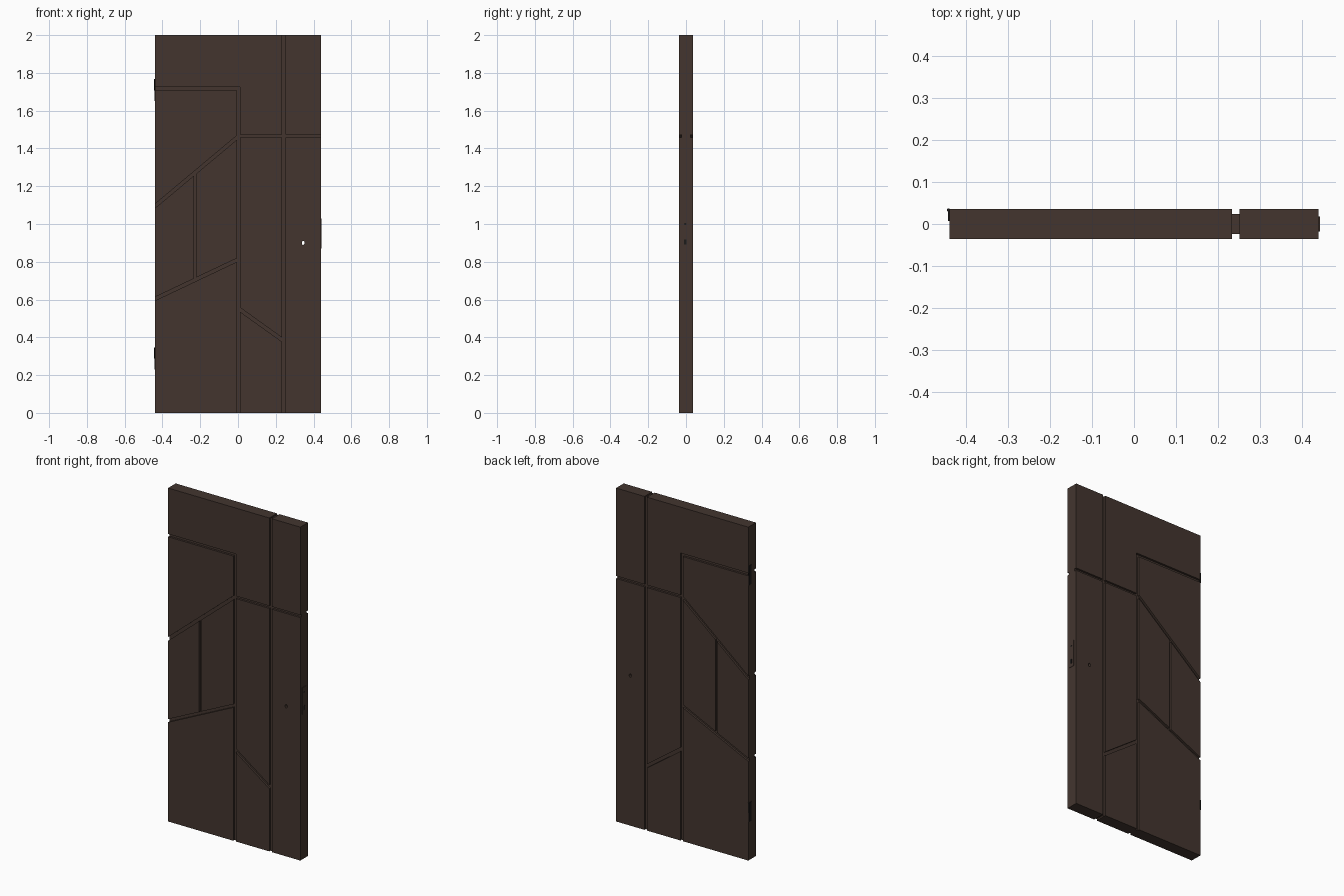
import bpy, bmesh, math
from mathutils import Vector, Matrix

if "Cube" in bpy.data.objects:
    bpy.data.objects.remove(bpy.data.objects["Cube"])

W, T, H = 0.439, 0.036, 2.0   # half width, half thickness, height
DEPTH = 0.012                 # groove depth


def material(name, rgb):
    m = bpy.data.materials.new(name)
    m.diffuse_color = (*rgb, 1)
    m.use_nodes = True
    m.node_tree.nodes["Principled BSDF"].inputs["Base Color"].default_value = m.diffuse_color
    return m


wood = material("dark brown wood", (0.056, 0.036, 0.028))
metal = material("dark metal", (0.012, 0.011, 0.010))


def finish(bm, name, mat):
    me = bpy.data.meshes.new(name)
    bmesh.ops.recalc_face_normals(bm, faces=bm.faces)
    bm.to_mesh(me)
    bm.free()
    me.materials.append(mat)
    ob = bpy.data.objects.new(name, me)
    bpy.context.collection.objects.link(ob)
    return ob


def box(name, centre, size, mat, angle=0.0):
    bm = bmesh.new()
    bmesh.ops.create_cube(bm, size=1, matrix=Matrix.Translation(centre)
                          @ Matrix.Rotation(angle, 4, 'Y') @ Matrix.Diagonal((*size, 1)))
    return finish(bm, name, mat)


def cylinder(name, centre, radius, length, axis, mat, sides=12, squash=1.0):
    bm = bmesh.new()
    rot = Matrix.Identity(4) if axis == 'Z' else Matrix.Rotation(math.pi / 2, 4, 'X' if axis == 'Y' else 'Y')
    bmesh.ops.create_cone(bm, cap_ends=True, segments=sides, radius1=radius, radius2=radius, depth=length,
                          matrix=Matrix.Translation(centre) @ rot @ Matrix.Diagonal((squash, 1, 1, 1)))
    return finish(bm, name, mat)


def cut(target, cutter):
    cutter.hide_render = True
    mod = target.modifiers.new("cut", 'BOOLEAN')
    mod.operation, mod.solver, mod.object = 'DIFFERENCE', 'EXACT', cutter
    bpy.context.view_layer.objects.active = target
    bpy.ops.object.modifier_apply(modifier=mod.name)
    bpy.data.objects.remove(cutter)


# door slab
door = box("door_slab", (0, 0, H / 2), (2 * W, 2 * T, H), wood)

# decorative grooves on both faces: x1, z1, x2, z2, width
E = 0.05
s1, s2 = (1.462 - 1.095) / W, (0.812 - 0.604) / W
grooves = [
    (-W - E, 1.716, 0.010, 1.716, 0.017),
    (0.003, -E, 0.003, 1.7243, 0.017),
    (0.242, -E, 0.242, H + E, 0.018),
    (0.002, 1.465, W + E, 1.465, 0.015),
    (-W - E, 1.095 - s1 * E, 0.002, 1.464, 0.017),
    (-W - E, 0.604 - s2 * E, 0.002, 0.813, 0.017),
    (-0.226, 0.705, -0.226, 1.272, 0.012),
    (0.003, 0.552, 0.242, 0.381, 0.018),
]
for i, (x1, z1, x2, z2, w) in enumerate(grooves):
    d = DEPTH + i * 0.00004
    a, b = Vector((x1, 0, z1)), Vector((x2, 0, z2))
    ang = -math.atan2(z2 - z1, x2 - x1)
    for s in (-1, 1):
        c = (a + b) / 2
        c.y = s * (T + 0.02 - d / 2)
        cut(door, box("groove_cutter", c, ((b - a).length, d + 0.04, w), wood, ang))

# open notches at the ends of the long groove
for z in (0, H):
    cut(door, box("notch_cutter", (0.242, 0, z), (0.0178, 0.0470, 0.018), wood))

# handle spindle hole
cut(door, cylinder("hole_cutter", (0.345, 0, 0.9), 0.011, 0.2, 'Y', wood, 12, 0.65))

# lock plate and latches on the free edge
box("lock_plate", (W + 0.001, 0, 0.95), (0.003, 0.036, 0.16), wood)
box("latch", (W + 0.002, -0.004, 0.905), (0.003, 0.012, 0.026), metal)
cylinder("lock_screw", (W + 0.002, -0.004, 1.0), 0.006, 0.002, 'X', metal)

# hinges: leaf on the edge with a pin barrel on its upper half
for name, z in (("upper", 1.65), ("lower", 0.23)):
    box(name + "_hinge_leaf", (-W - 0.001, 0.021, z + 0.058), (0.003, 0.027, 0.116), metal)
    cylinder(name + "_hinge_barrel", (-W - 0.002, 0.0335, z + 0.087), 0.004, 0.06, 'Z', metal)
